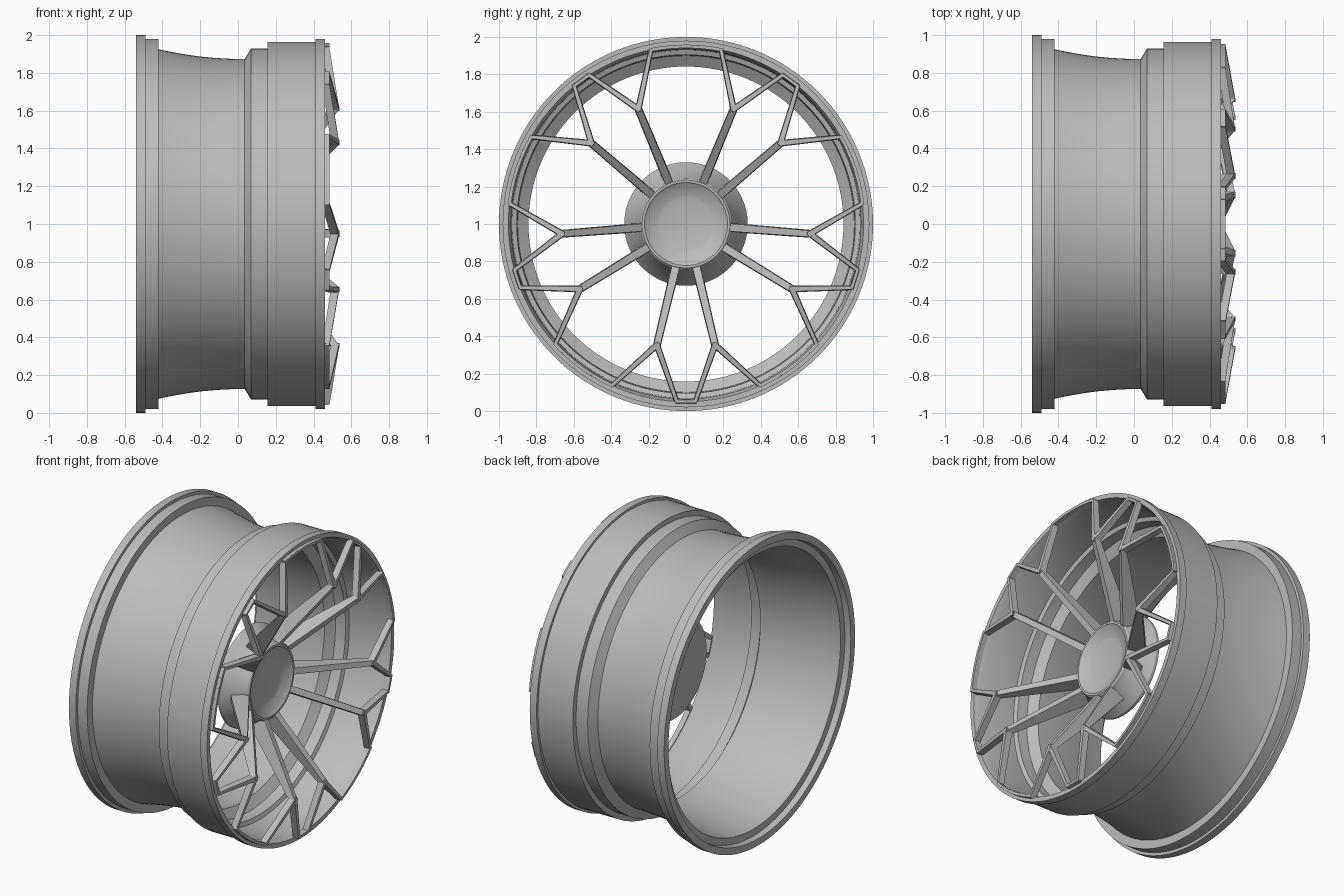
import bpy, bmesh
from math import sin, cos, pi, radians
from mathutils import Vector

if "Cube" in bpy.data.objects:
    bpy.data.objects.remove(bpy.data.objects["Cube"])

grey = bpy.data.materials.new("satin_grey")
grey.use_nodes = True
colour = (0.5, 0.5, 0.5, 1)
grey.diffuse_color = colour
grey.node_tree.nodes["Principled BSDF"].inputs["Base Color"].default_value = colour
AXIS = Vector((0, 0, 1))


def finish(name, bm, smooth=True):
    bmesh.ops.remove_doubles(bm, verts=bm.verts, dist=1e-5)
    bmesh.ops.recalc_face_normals(bm, faces=bm.faces)
    mesh = bpy.data.meshes.new(name)
    bm.to_mesh(mesh)
    bm.free()
    mesh.materials.append(grey)
    obj = bpy.data.objects.new(name, mesh)
    bpy.context.collection.objects.link(obj)
    if smooth:
        bpy.ops.object.select_all(action='DESELECT')
        obj.select_set(True)
        bpy.context.view_layer.objects.active = obj
        bpy.ops.object.shade_smooth_by_angle(angle=radians(25))
    return obj


def polar(x, r, degrees):
    t = radians(degrees)
    return AXIS + Vector((x, r * sin(t), r * cos(t)))


def lathe(name, profile, closed, steps=128):
    """Turn an (x, radius) profile about the wheel axis."""
    bm = bmesh.new()
    verts = [bm.verts.new((x, 0, 1 + r)) for x, r in profile]
    pairs = list(zip(verts, verts[1:] + verts[:1]))
    edges = [bm.edges.new(p) for p in (pairs if closed else pairs[:-1])]
    bmesh.ops.spin(bm, geom=verts + edges, cent=AXIS, axis=(1, 0, 0),
                   angle=2 * pi, steps=steps)
    return finish(name, bm)


def beam(bm, start, end, widths, depths, flare=0.008):
    """Tapered bar whose front face runs from start to end."""
    side = (end - start).cross(Vector((1, 0, 0))).normalized()
    rings = []
    for p, w, d in zip((start, end), widths, depths):
        back = p - Vector((d, 0, 0))
        corners = (p - side * w / 2, p + side * w / 2,
                   back + side * (w + flare) / 2, back - side * (w + flare) / 2)
        rings.append([bm.verts.new(c) for c in corners])
    a, b = rings
    bm.faces.new(a)
    bm.faces.new(b[::-1])
    for i in range(4):
        j = (i + 1) % 4
        bm.faces.new((a[i], b[i], b[j], a[j]))


# Barrel: outer profile with a curved waist, then back along the inside
def waist(top, bottom, x0, x1, n=8):
    return [(x0 + (x1 - x0) * i / n, bottom + (top - bottom) * (1 - i / n) ** 2)
            for i in range(n + 1)]

outer = [(-0.54, 1.0), (-0.49, 1.0), (-0.49, 0.98), (-0.42, 0.98)]
outer += waist(0.925, 0.873, -0.42, 0.035)
outer += [(0.07, 0.93), (0.155, 0.93), (0.155, 0.964), (0.41, 0.964),
          (0.41, 0.98), (0.46, 0.98)]
inner = [(0.46, 0.95), (0.42, 0.935), (0.165, 0.93), (0.155, 0.905), (0.085, 0.9), (0.045, 0.842)]
inner += waist(0.895, 0.842, -0.42, 0.035)[::-1]
inner += [(-0.5, 0.905), (-0.5, 0.95), (-0.54, 0.955)]
lathe("rim_barrel", outer + inner, True)

# Hub: flared body with a dished centre cap
lathe("hub", [(0.08, 0), (0.08, 0.33), (0.1, 0.33), (0.215, 0.25), (0.24, 0.245),
              (0.25, 0.235), (0.25, 0.222), (0.24, 0.21), (0.22, 0.155),
              (0.215, 0.14), (0.215, 0)], False, 96)

# Five spokes, each a mirrored pair of arms that fork towards the rim
for k in range(5):
    centre = 36 + 72 * k
    bm = bmesh.new()
    for s in (-1, 1):
        arm = centre + s * 13.5
        fork = polar(0.535, 0.665, arm)
        beam(bm, polar(0.24, 0.225, arm), fork, (0.042, 0.034), (0.15, 0.045))
        inner_tip = polar(0.485, 0.95, centre + s * 3)
        outer_tip = polar(0.485, 0.945, centre + s * 24.5)
        for tip in (inner_tip, outer_tip):
            beam(bm, fork - (tip - fork) * 0.03, tip, (0.028, 0.018), (0.042, 0.04))
    beam(bm, polar(0.485, 0.95, centre - 3.4), polar(0.485, 0.95, centre + 3.4),
         (0.016, 0.016), (0.04, 0.04))
    finish("spoke_%d" % (k + 1), bm, False)

    # Raised rim strip joining neighbouring spokes
    bm = bmesh.new()
    angles = [centre + 24.2 + 23.6 * i / 6 for i in range(7)]
    for a, b in zip(angles, angles[1:]):
        beam(bm, polar(0.485, 0.95, a), polar(0.485, 0.95, b), (0.018, 0.018), (0.035, 0.035), 0)
    finish("rim_strip_%d" % (k + 1), bm, False)
